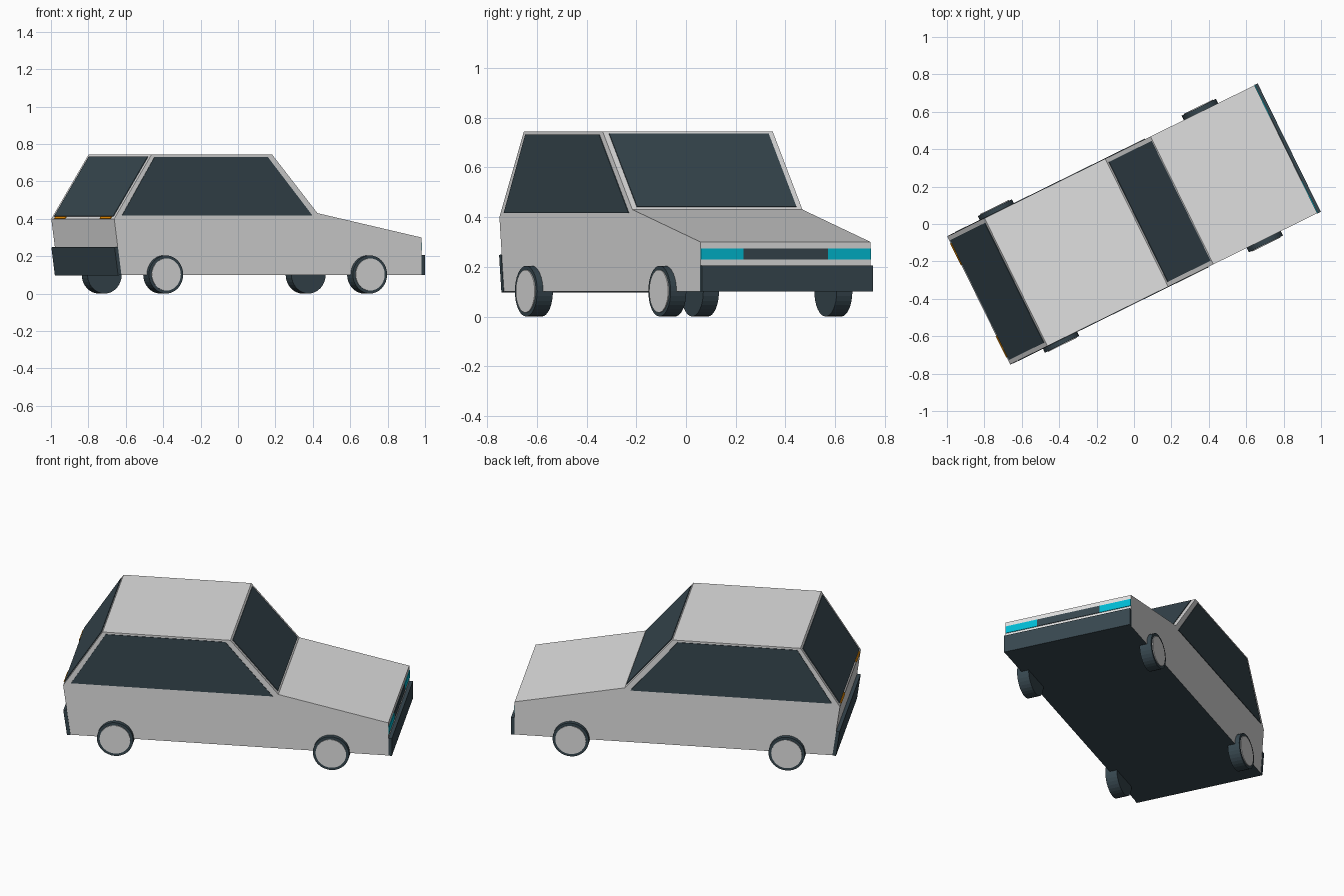
import bpy, bmesh, math
from mathutils import Vector, Matrix

if "Cube" in bpy.data.objects:
    bpy.data.objects.remove(bpy.data.objects["Cube"])

TURN = Matrix.Rotation(math.radians(26.2), 4, 'Z')  # car is built along x, then turned
W = 0.381                                           # half width


def material(name, hexa):
    rgb = [int(hexa[i:i + 2], 16) / 255 for i in (0, 2, 4)]
    lin = [c / 12.92 if c <= 0.04045 else ((c + 0.055) / 1.055) ** 2.4 for c in rgb]
    m = bpy.data.materials.new(name)
    m.diffuse_color = (*lin, 1)
    m.use_nodes = True
    m.node_tree.nodes["Principled BSDF"].inputs["Base Color"].default_value = m.diffuse_color
    return m


GREY = material("light_grey", "E0E0E0")
DARK = material("dark_slate", "37474F")
CYAN = material("cyan", "00BCD4")
ORANGE = material("orange", "FF9800")


def finish(name, bm, *mats):
    bmesh.ops.recalc_face_normals(bm, faces=bm.faces)
    me = bpy.data.meshes.new(name)
    bm.to_mesh(me)
    bm.free()
    for m in mats:
        me.materials.append(m)
    ob = bpy.data.objects.new(name, me)
    ob.matrix_world = TURN
    bpy.context.collection.objects.link(ob)
    return ob


def prism(name, pts, offset, *mats, rule=None):
    """Polygon swept along an offset vector."""
    bm = bmesh.new()
    base = bm.faces.new([bm.verts.new(p) for p in pts])
    ext = bmesh.ops.extrude_face_region(bm, geom=[base], use_keep_orig=True)
    verts = [g for g in ext["geom"] if isinstance(g, bmesh.types.BMVert)]
    bmesh.ops.translate(bm, verts=verts, vec=Vector(offset))
    bmesh.ops.recalc_face_normals(bm, faces=bm.faces)
    if rule:
        for f in bm.faces:
            f.material_index = rule(f)
    return finish(name, bm, *mats)


def cross_plate(name, a, b, v0, v1, thick, mat):
    """Plate on a sloped line a-b of the profile, spanning v0..v1 across the car."""
    (x0, z0), (x1, z1) = a, b
    n = Vector((z0 - z1, 0, x1 - x0)).normalized() * thick
    pts = [(x0, v0, z0), (x1, v0, z1), (x1, v1, z1), (x0, v1, z0)]
    return prism(name, pts, n, mat)


def along(a, b, t):
    return tuple(p + (q - p) * t for p, q in zip(a, b))


# Body shell: side profile swept across, with a dark underside
rear_low, rear_waist, rear_roof = (-0.883, 0.1), (-0.925, 0.4), (-0.703, 0.743)
front_roof, screen_base = (0.016, 0.743), (0.286, 0.43)
hood_end, front_low = (0.905, 0.3), (0.905, 0.1)
profile = [rear_low, rear_waist, rear_roof, front_roof, screen_base, hood_end, front_low]
prism("body", [(x, -W, z) for x, z in profile], (0, 2 * W, 0), GREY, DARK,
      rule=lambda f: 1 if f.normal.z < -0.9 else 0)

# Windscreen, rear window, tail lights
cross_plate("windscreen", along(front_roof, screen_base, 0.03),
            along(front_roof, screen_base, 0.97), -0.357, 0.357, 0.004, DARK)
cross_plate("rear_window", along(rear_waist, rear_roof, 0.035),
            along(rear_waist, rear_roof, 0.965), -0.357, 0.357, 0.004, DARK)
for s in (-1, 1):
    cross_plate("tail_light", rear_waist, along(rear_waist, rear_roof, 0.03),
                s * 0.21, s * 0.34, 0.004, ORANGE)

# Side windows
side = [(-0.88, 0.417), (-0.685, 0.731), (-0.012, 0.731), (0.255, 0.417)]
for s in (-1, 1):
    prism("side_window", [(x, s * W, z) for x, z in side], (0, s * 0.003, 0), DARK)

# Front grille and headlights
for name, v0, v1, mat in (("grille", -0.19, 0.19, DARK),
                          ("headlight_right", -W, -0.19, CYAN),
                          ("headlight_left", 0.19, W, CYAN)):
    cross_plate(name, (0.905, 0.273), (0.905, 0.23), v0, v1, 0.004, mat)

# Bumpers
cross_plate("front_bumper", (0.905, 0.205), (0.905, 0.1), -0.383, 0.383, 0.02, DARK)
cross_plate("rear_bumper", rear_low, along(rear_low, rear_waist, 0.5),
            -0.383, 0.383, 0.02, DARK)


def disc(name, x, v, r, depth, mat):
    bm = bmesh.new()
    bmesh.ops.create_cone(bm, cap_ends=True, segments=32, radius1=r, radius2=r, depth=depth,
                          matrix=Matrix.Translation((x, v, 0.102)) @ Matrix.Rotation(math.pi / 2, 4, 'X'))
    return finish(name, bm, mat)


# Wheels with hub caps
for x in (-0.629, 0.586):
    for s in (-1, 1):
        disc("tyre", x, s * 0.372, 0.102, 0.07, DARK)
        disc("hub_cap", x, s * 0.408, 0.086, 0.006, GREY)
